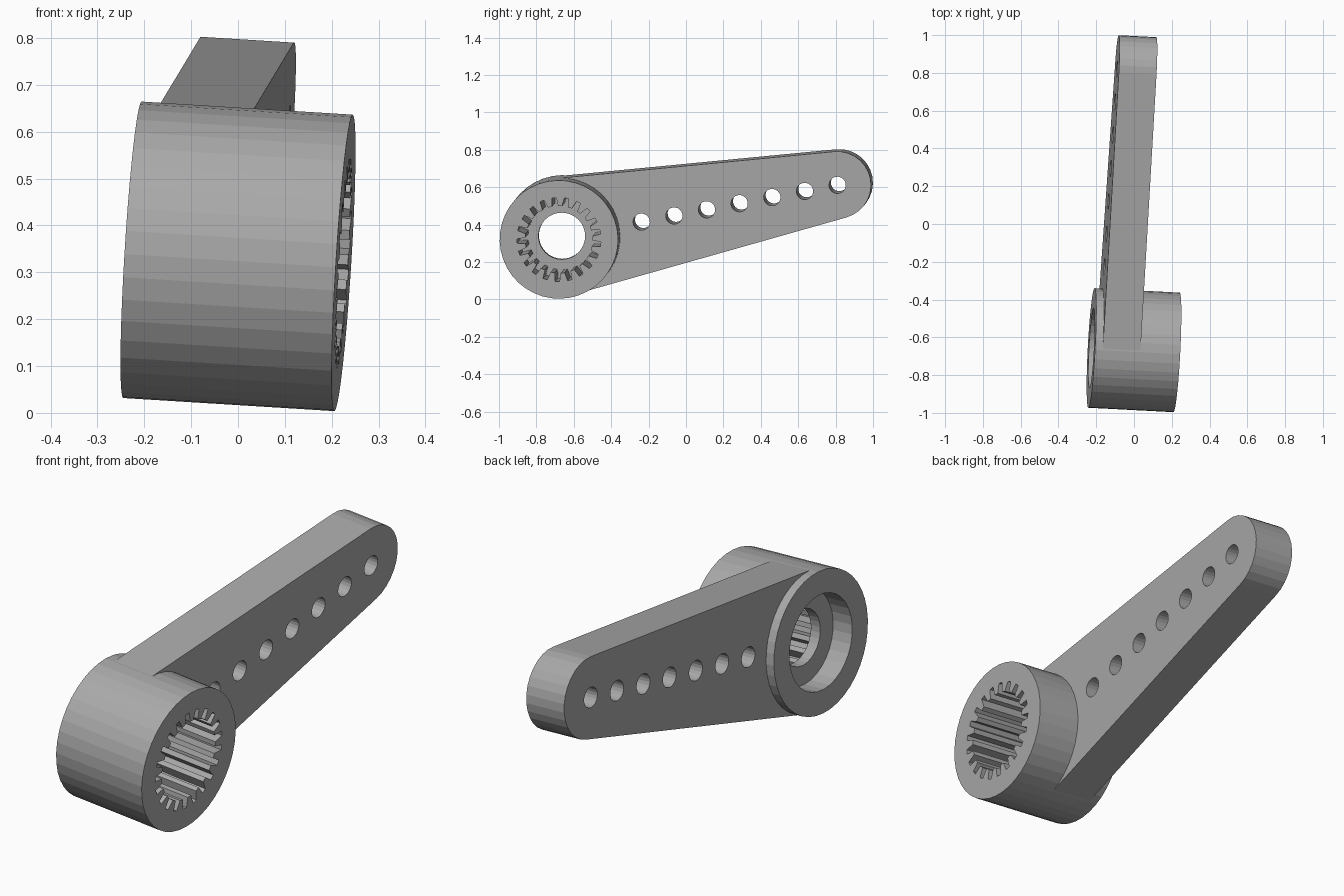
import bpy, bmesh
from math import sin, cos, pi, atan2, asin, hypot
from mathutils import Matrix, Vector

if "Cube" in bpy.data.objects:
    bpy.data.objects.remove(bpy.data.objects["Cube"])

# Main sizes
HUB_R, HUB_HALF = 0.317, 0.226
TIP_R = 0.18
ARM_BACK, ARM_FRONT = -0.185, 0.015
HUB_CENTRE = Vector((0, -0.668, 0.334))

# Tilted frame: local x runs along the hub axis, local y along the arm
axis = Vector((1, -0.052, -0.062)).normalized()
along = Vector((0, 1.478, 0.283))
along = (along - axis * along.dot(axis)).normalized()
up = axis.cross(along)
frame = Matrix((axis, along, up)).transposed().to_4x4()
frame.translation = HUB_CENTRE
REACH = 1.507

grey = bpy.data.materials.new("grey plastic")
grey.use_nodes = True
colour = (0.4, 0.4, 0.4, 1)
grey.diffuse_color = colour
grey.node_tree.nodes["Principled BSDF"].inputs["Base Color"].default_value = colour


def arc(radius, start, end, steps, centre=0):
    """Points on an arc in the local y-z plane, both ends included."""
    return [(centre + radius * cos(start + (end - start) * i / steps),
             radius * sin(start + (end - start) * i / steps))
            for i in range(steps + 1)]


def circle(radius, sides, centre=0):
    return arc(radius, 0, 2 * pi, sides, centre)[:-1]


def prism(name, profile, back, front):
    """Extrude a closed profile along the hub axis."""
    bm = bmesh.new()
    face = bm.faces.new([bm.verts.new((back, y, z)) for y, z in profile])
    new = bmesh.ops.extrude_face_region(bm, geom=[face])["geom"]
    bmesh.ops.translate(bm, vec=(front - back, 0, 0),
                        verts=[g for g in new if isinstance(g, bmesh.types.BMVert)])
    bmesh.ops.recalc_face_normals(bm, faces=bm.faces)
    mesh = bpy.data.meshes.new(name)
    bm.to_mesh(mesh)
    bm.free()
    mesh.materials.append(grey)
    obj = bpy.data.objects.new(name, mesh)
    obj.matrix_world = frame
    bpy.context.collection.objects.link(obj)
    return obj


def combine(target, tool, operation):
    """Apply a boolean and discard the tool."""
    tool.hide_render = True
    mod = target.modifiers.new("combine", "BOOLEAN")
    mod.operation, mod.object, mod.solver = operation, tool, "EXACT"
    bpy.context.view_layer.update()
    graph = bpy.context.evaluated_depsgraph_get()
    mesh = bpy.data.meshes.new_from_object(target.evaluated_get(graph))
    target.modifiers.clear()
    target.data = mesh
    bpy.data.objects.remove(tool)


# Hub barrel and the tapered arm, joined in one body
body = prism("lever_arm", circle(HUB_R, 40), -HUB_HALF, HUB_HALF)
base_r = HUB_R - 0.002
side = pi / 2 - asin((base_r - TIP_R) / REACH)
outline = arc(TIP_R, -side, side, 14, REACH) + arc(base_r, side, 2 * pi - side, 24)
combine(body, prism("arm", outline, ARM_BACK, ARM_FRONT), "UNION")

# Splined socket in the front of the hub
TEETH, ROOT_R, CREST_R = 21, 0.225, 0.18
spline = []
for i in range(TEETH):
    for radius, shift in ((CREST_R, -0.3), (ROOT_R, -0.17), (ROOT_R, 0.17), (CREST_R, 0.3)):
        a = 2 * pi * (i + shift) / TEETH
        spline.append((radius * cos(a), radius * sin(a)))
combine(body, prism("socket", spline, -0.075, 0.4), "DIFFERENCE")

# Screw hole and the counterbore at the back
combine(body, prism("screw_hole", circle(0.125, 32), -0.4, 0.3), "DIFFERENCE")
combine(body, prism("counterbore", circle(0.212, 32), -0.4, -0.125), "DIFFERENCE")

# Row of linkage holes along the arm
for i in range(7):
    hole = circle(0.045, 20, REACH - 0.178 * i)
    combine(body, prism("link_hole", hole, -0.4, 0.2), "DIFFERENCE")

body.data.name = "lever_arm"
bpy.ops.object.select_all(action="DESELECT")
body.select_set(True)
bpy.context.view_layer.objects.active = body
bpy.ops.object.shade_smooth_by_angle(angle=0.1)
